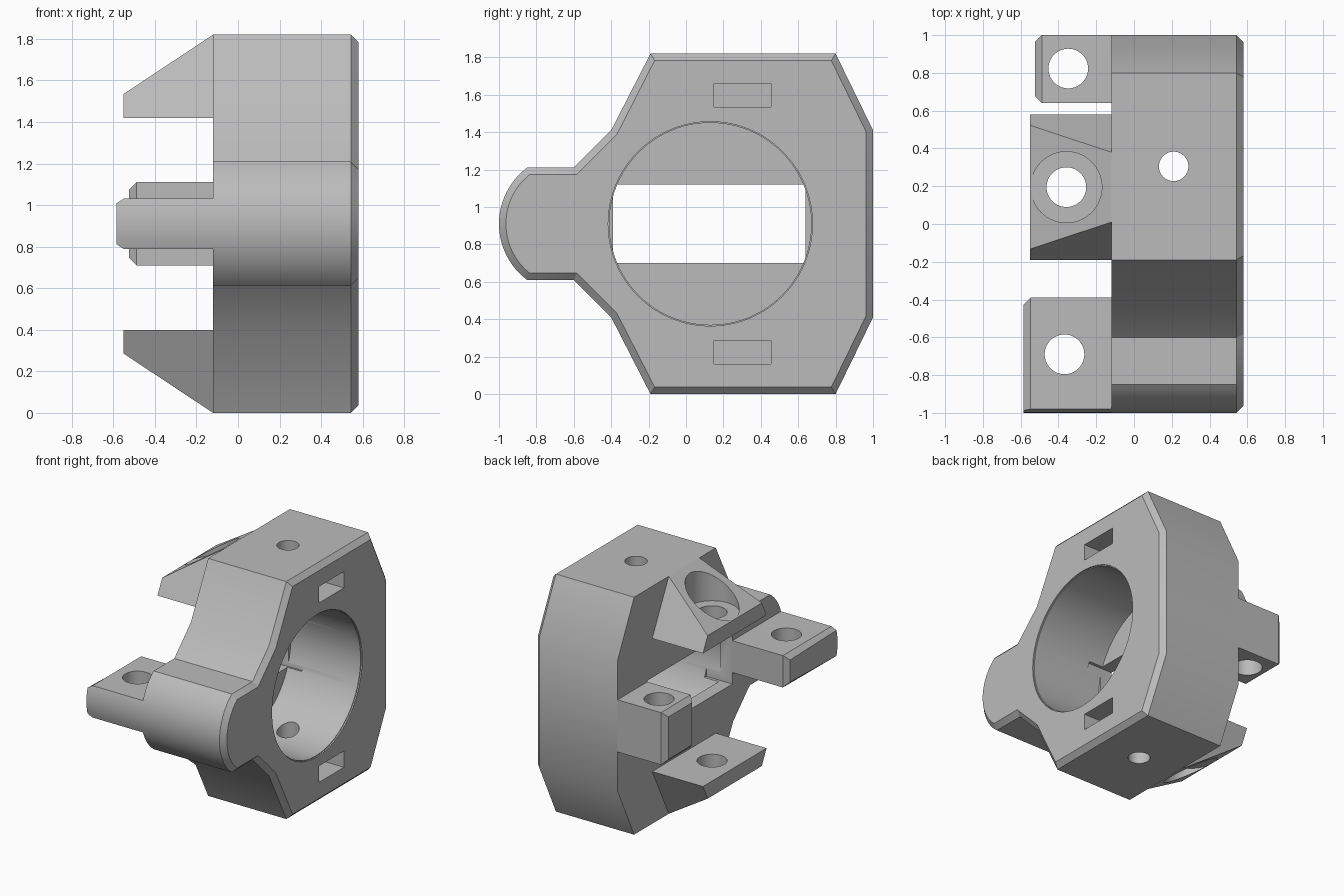
import bpy, bmesh, math
from mathutils import Matrix, Vector

cube = bpy.data.objects.get("Cube")
if cube:
    bpy.data.objects.remove(cube, do_unlink=True)

grey = bpy.data.materials.new("neutral_grey")
grey.use_nodes = True
grey.diffuse_color = (0.5, 0.5, 0.5, 1)
grey.node_tree.nodes["Principled BSDF"].inputs["Base Color"].default_value = (0.5, 0.5, 0.5, 1)

MID = 0.91      # height of the symmetry plane
BACK = -0.12    # x of the flat mounting face
FRONT = 0.58    # x of the chamfered face


def to_object(name, bm):
    bmesh.ops.recalc_face_normals(bm, faces=bm.faces[:])
    mesh = bpy.data.meshes.new(name)
    bm.to_mesh(mesh)
    bm.free()
    mesh.materials.append(grey)
    obj = bpy.data.objects.new(name, mesh)
    bpy.context.collection.objects.link(obj)
    return obj


def prism(name, profile, x0, x1, chamfer_x=None, chamfer=0.037, keep=lambda mid: True):
    """Extrude a (y, z) profile along x and chamfer the rim at chamfer_x."""
    bm = bmesh.new()
    face = bm.faces.new([bm.verts.new((x0, y, z)) for y, z in profile])
    out = bmesh.ops.extrude_face_region(bm, geom=[face])
    verts = [g for g in out["geom"] if isinstance(g, bmesh.types.BMVert)]
    bmesh.ops.translate(bm, verts=verts, vec=(x1 - x0, 0, 0))
    bmesh.ops.recalc_face_normals(bm, faces=bm.faces[:])
    if chamfer_x is not None:
        rim = [e for e in bm.edges
               if all(abs(v.co.x - chamfer_x) < 1e-4 for v in e.verts)
               and keep((e.verts[0].co + e.verts[1].co) / 2)]
        bmesh.ops.bevel(bm, geom=rim, offset=chamfer, segments=1, affect='EDGES')
    return to_object(name, bm)


def box(name, x0, x1, y0, y1, z0, z1, **kw):
    return prism(name, [(y0, z0), (y1, z0), (y1, z1), (y0, z1)], x0, x1, **kw)


def cylinder(center, radius, depth, axis='Z', segments=64):
    bm = bmesh.new()
    bmesh.ops.create_cone(bm, cap_ends=True, segments=segments,
                          radius1=radius, radius2=radius, depth=depth)
    turn = Matrix.Rotation(math.pi / 2, 4, 'Y') if axis == 'X' else Matrix()
    bm.transform(Matrix.Translation(center) @ turn)
    return to_object("cutter", bm)


def cut(obj, *cutters):
    for cutter in cutters:
        cutter.hide_render = True
        mod = obj.modifiers.new("cut", 'BOOLEAN')
        mod.operation = 'DIFFERENCE'
        mod.solver = 'EXACT'
        mod.object = cutter
        bpy.context.view_layer.objects.active = obj
        bpy.ops.object.modifier_apply(modifier=mod.name)
        bpy.data.objects.remove(cutter, do_unlink=True)


def arc(half_height, steps=24):
    """Rounded nose of the front lobe, from top to bottom."""
    radius, cy = 0.375, -0.625
    a = math.asin(half_height / radius)
    angles = [a - 2 * a * i / steps for i in range(steps + 1)]
    return [(cy - radius * math.cos(t), MID + radius * math.sin(t)) for t in angles]


# Housing: octagonal block with a rounded front lobe
upper = [(1.0, 1.41), (0.8, 1.82), (-0.19, 1.82), (-0.4, 1.41), (-0.6, 1.21)]
lower = [(y, 2 * MID - z) for y, z in reversed(upper)]
housing = prism("housing", upper + arc(0.3) + lower, BACK, FRONT, chamfer_x=FRONT)

# Blind bore, rear window, vertical bolt hole and two nut pockets
cut(housing,
    cylinder((0.34, 0.13, MID), 0.54, 0.72, 'X', 96),
    cylinder((FRONT, 0.13, MID), 0.546, 0.02, 'X', 96),
    box("cutter", -0.2, 0.1, -0.39, 0.64, 0.7, 1.12),
    cylinder((0.21, 0.305, MID), 0.078, 2.2),
    box("cutter", 0.06, 0.7, 0.15, 0.455, 1.535, 1.66),
    box("cutter", 0.06, 0.7, 0.15, 0.455, 0.16, 0.285))

# Front lug follows the lobe's nose
nose = arc(0.122, 10)
front_lug = prism("front_lug", nose + [(-0.39, nose[-1][1]), (-0.39, nose[0][1])],
                  -0.585, BACK, chamfer_x=-0.585, keep=lambda mid: mid.y > -0.9)
cut(front_lug, cylinder((-0.368, -0.69, MID), 0.105, 1))

# Back lug
back_lug = box("back_lug", -0.525, BACK, 0.64, 1.0, 0.71, 1.11, chamfer_x=-0.525)
cut(back_lug, cylinder((-0.348, 0.823, MID), 0.105, 1))

# Upper and lower sloped arms, with counterbored holes
parts = [housing, front_lug, back_lug]
for name, side in (("upper_arm", 1), ("lower_arm", -1)):
    bm = bmesh.new()
    for x, h in ((-0.55, 0.51), (-0.55, 0.625), (BACK, 0.91), (BACK, 0.51)):
        half = 0.385 - 0.5 * (h - 0.51)
        for s in (-1, 1):
            bm.verts.new((x, 0.195 + s * half, MID + side * h))
    bmesh.ops.convex_hull(bm, input=bm.verts[:])
    bmesh.ops.dissolve_limit(bm, angle_limit=0.02, verts=bm.verts[:], edges=bm.edges[:])
    arm = to_object(name, bm)
    hole = Vector((-0.358, 0.195, MID + side * 0.6))
    cut(arm, cylinder(hole, 0.105, 0.8),
        cylinder(hole + Vector((0, 0, side * 0.328)), 0.188, 0.6))
    parts.append(arm)

# Smooth shading with crisp edges
bpy.ops.object.select_all(action='DESELECT')
for obj in parts:
    obj.select_set(True)
bpy.context.view_layer.objects.active = housing
bpy.ops.object.shade_smooth_by_angle(angle=math.radians(30))
